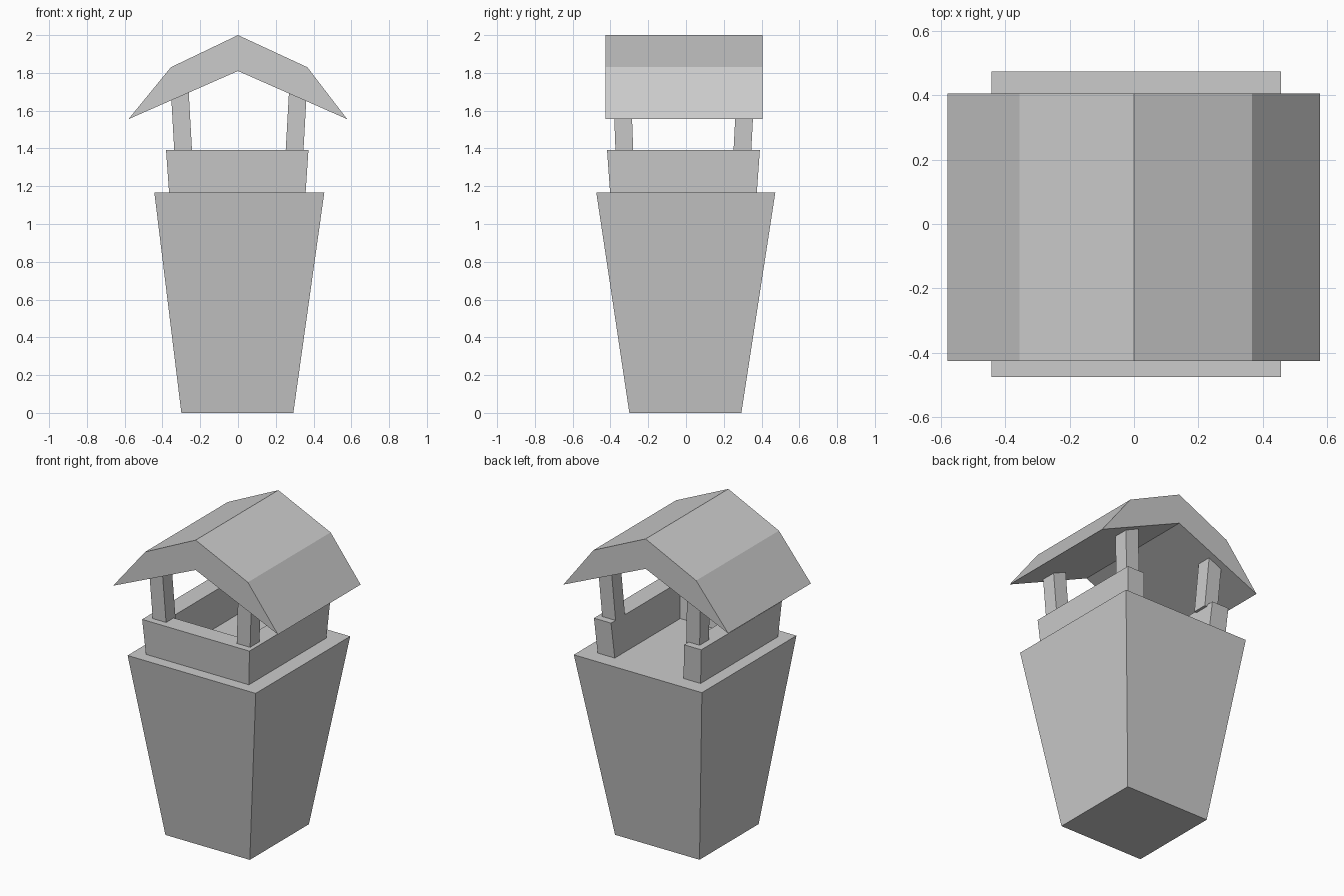
import bpy

if "Cube" in bpy.data.objects:
    bpy.data.objects.remove(bpy.data.objects["Cube"])


def loft(name, low, high):
    """Solid between two matching outlines, given counter-clockwise."""
    n = len(low)
    faces = [tuple(reversed(range(n))), tuple(range(n, 2 * n))]
    faces += [(i, (i + 1) % n, n + (i + 1) % n, n + i) for i in range(n)]
    mesh = bpy.data.meshes.new(name)
    mesh.from_pydata(low + high, [], faces)
    obj = bpy.data.objects.new(name, mesh)
    bpy.context.collection.objects.link(obj)
    return obj


def rect(x0, x1, y0, y1, z):
    return [(x0, y0, z), (x1, y0, z), (x1, y1, z), (x0, y1, z)]


def u_shape(x0, x1, y0, y1, t, z):
    return [(x, y, z) for x, y in (
        (x0, y0), (x1, y0), (x1, y1), (x1 - t, y1),
        (x1 - t, y0 + t), (x0 + t, y0 + t), (x0 + t, y1), (x0, y1))]


# Tapered tower body
loft("tower_body", rect(-0.30, 0.293, -0.30, 0.293, 0),
     rect(-0.443, 0.457, -0.475, 0.473, 1.168))

# Parapet wall, open at the back
loft("parapet", u_shape(-0.365, 0.358, -0.402, 0.375, 0.12, 1.168),
     u_shape(-0.381, 0.373, -0.418, 0.391, 0.12, 1.392))

# Four corner posts leaning slightly outward
for side, xb, xt in (("left", -0.337, -0.355), ("right", 0.252, 0.270)):
    for end, yb, yt in (("front", -0.373, -0.385), ("back", 0.251, 0.268)):
        loft(f"{end}_{side}_post",
             rect(xb, xb + 0.094, yb, yb + 0.094, 1.38),
             rect(xt, xt + 0.094, yt, yt + 0.094, 1.70))

# Roof: gambrel top over a plain gable underside, extruded front to back
profile = [(-0.58, 1.555), (0, 1.81), (0.578, 1.555),
           (0.367, 1.83), (0, 2.0), (-0.355, 1.83)]
loft("roof", [(x, 0.405, z) for x, z in reversed(profile)],
     [(x, -0.425, z) for x, z in reversed(profile)])

# Consistent outward normals
import bmesh
for obj in bpy.context.collection.objects:
    bm = bmesh.new()
    bm.from_mesh(obj.data)
    bmesh.ops.recalc_face_normals(bm, faces=bm.faces)
    bm.to_mesh(obj.data)
    bm.free()
